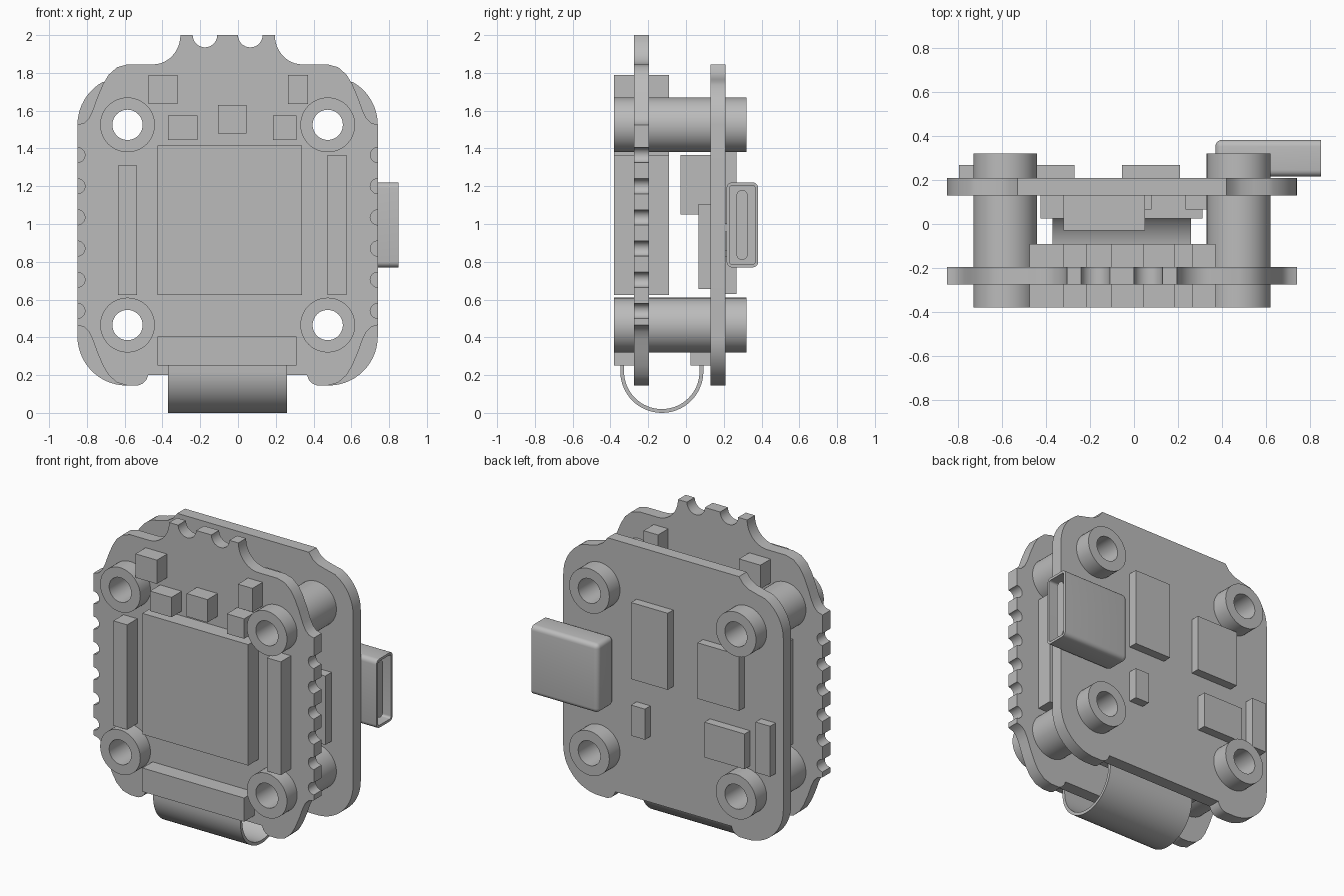
import bpy, bmesh, math
from mathutils import Matrix, Vector

old = bpy.data.objects.get("Cube")
if old:
    bpy.data.objects.remove(old)

grey = bpy.data.materials.new("plain_grey")
grey.use_nodes = True
grey.diffuse_color = (0.5, 0.5, 0.5, 1)
grey.node_tree.nodes["Principled BSDF"].inputs["Base Color"].default_value = (0.5, 0.5, 0.5, 1)

CX = -0.055          # centre line of both boards
MID = 0.995          # middle height of the boards
HOLES = [(CX + sx * 0.53, MID + sz * 0.53) for sx in (-1, 1) for sz in (-1, 1)]


def arc(cx, cz, rx, rz, start, end, n):
    """Points on an elliptical arc, angles in degrees."""
    angles = [math.radians(start + (end - start) * i / n) for i in range(n + 1)]
    return [(cx + rx * math.cos(a), cz + rz * math.sin(a)) for a in angles]


def circle(cx, cz, r, n=48):
    return arc(cx, cz, r, r, 0, 360, n)[:-1]


def finish(obj, smooth=True):
    obj.data.materials.clear()
    obj.data.materials.append(grey)
    if smooth:
        bpy.ops.object.select_all(action="DESELECT")
        obj.select_set(True)
        bpy.context.view_layer.objects.active = obj
        bpy.ops.object.shade_smooth_by_angle(angle=math.radians(35))
    return obj


def mesh_object(name, bm, smooth=True):
    mesh = bpy.data.meshes.new(name)
    bmesh.ops.recalc_face_normals(bm, faces=bm.faces)
    bm.to_mesh(mesh)
    bm.free()
    obj = bpy.data.objects.new(name, mesh)
    bpy.context.collection.objects.link(obj)
    return finish(obj, smooth)


def plate(name, loops, low, high, axis="Y"):
    """Extrude closed outlines (inner ones become holes) along Y or X."""
    curve = bpy.data.curves.new(name + "_outline", "CURVE")
    curve.dimensions = "2D"
    curve.fill_mode = "BOTH"
    curve.extrude = (high - low) / 2
    for loop in loops:
        spline = curve.splines.new("POLY")
        spline.points.add(len(loop) - 1)
        for point, (a, b) in zip(spline.points, loop):
            point.co = (a, b, 0, 1)
        spline.use_cyclic_u = True
    temp = bpy.data.objects.new(name + "_outline", curve)
    bpy.context.collection.objects.link(temp)
    bpy.context.view_layer.update()
    mesh = temp.to_mesh()
    bm = bmesh.new()
    bm.from_mesh(mesh)
    temp.to_mesh_clear()
    bpy.data.objects.remove(temp)
    bmesh.ops.remove_doubles(bm, verts=bm.verts, dist=0.0001)
    middle = (low + high) / 2
    for v in bm.verts:
        a, b, c = v.co
        v.co = (a, middle - c, b) if axis == "Y" else (middle + c, a, b)
    return mesh_object(name, bm)


def box_mesh(x, y, z):
    bm = bmesh.new()
    size = Vector((x[1] - x[0], y[1] - y[0], z[1] - z[0]))
    centre = Vector((sum(x), sum(y), sum(z))) / 2
    bmesh.ops.create_cube(bm, size=1, matrix=Matrix.Translation(centre) @ Matrix.Diagonal(size.to_4d()))
    return bm


def box(name, x, y, z):
    return mesh_object(name, box_mesh(x, y, z), False)


def mirrored(half):
    """Close a right half outline with its mirror image about the centre line."""
    return [(CX + u, z) for u, z in half] + [(CX - u, z) for u, z in reversed(half)]


# Outline pieces shared by the boards
foot = [(0.42, 0.2), (0.43, 0.175), (0.45, 0.155), (0.475, 0.145)]
shoulder = [(0.795, 1.525), (0.76, 1.535), (0.735, 1.56), (0.715, 1.6), (0.69, 1.67),
            (0.66, 1.74), (0.63, 1.79), (0.585, 1.83), (0.53, 1.845)]
hip = [(u, 2 * MID - z) for u, z in reversed(shoulder)]

# Front board with edge notches and top tabs
half = foot + hip
for i in range(6):
    half += arc(0.795, 0.54 + 0.165 * i, 0.04, 0.04, 270, 90, 10)
half += shoulder
half += arc(0.395, 2.0, 0.145, 0.155, 270, 180, 12)
half += arc(0.12, 2.0, 0.065, 0.065, 360, 180, 14)
hole_loops = [circle(x, z, 0.11) for x, z in HOLES]
plate("front_board", [mirrored(half)] + hole_loops, -0.275, -0.195)

# Back board with rounded corners
half = foot + arc(0.535, 0.405, 0.26, 0.26, 270, 360, 14)
half += arc(0.535, 1.525, 0.26, 0.26, 0, 60, 10)
half += [(0.6, 1.765), (0.545, 1.78), (0.505, 1.805), (0.475, 1.845)]
plate("back_board", [mirrored(half)] + hole_loops, 0.13, 0.21)

# Hollow standoffs through both boards
for i, (x, z) in enumerate(HOLES):
    plate(f"standoff_{i + 1}", [circle(x, z, 0.145), circle(x, z, 0.08)], -0.38, 0.32)

# Components on both faces of the front board
through = (-0.38, -0.09)
front_parts = {
    "main_chip": ((-0.425, 0.34), (0.625, 1.415)),
    "right_side_bar": ((-0.635, -0.535), (0.625, 1.31)),
    "left_side_bar": ((0.475, 0.575), (0.625, 1.365)),
    "upper_right_chip": ((-0.475, -0.32), (1.635, 1.79)),
    "lower_right_chip": ((-0.37, -0.215), (1.445, 1.575)),
    "centre_chip": ((-0.105, 0.045), (1.48, 1.63)),
    "lower_left_chip": ((0.185, 0.31), (1.445, 1.575)),
    "upper_left_chip": ((0.265, 0.37), (1.635, 1.79)),
}
for name, (x, z) in front_parts.items():
    box(name, x, through, z)

# Components on the rear face of the back board
rear_parts = {
    "rear_tall_chip": ((-0.055, 0.21), (1.0, 1.5)),
    "rear_square_chip": ((-0.57, -0.27), (1.0, 1.365)),
    "rear_small_chip": ((0.11, 0.21), (0.63, 0.83)),
    "rear_wide_chip": ((-0.61, -0.32), (0.63, 0.86)),
    "rear_narrow_chip": ((-0.795, -0.69), (0.63, 0.96)),
}
for name, (x, z) in rear_parts.items():
    box(name, x, (0.21, 0.267), z)

# Components on the inner face of the back board
box("inner_thick_chip", (-0.32, 0.05), (-0.03, 0.13), (1.05, 1.365))
box("inner_flat_chip", (-0.3, 0.08), (0.065, 0.13), (0.655, 0.98))
box("inner_left_chip", (0.235, 0.585), (0.065, 0.13), (0.655, 1.105))

# Ribbon cable and its two connectors
box("front_ribbon_connector", (-0.425, 0.31), (-0.38, -0.275), (0.25, 0.405))
box("back_ribbon_connector", (-0.425, 0.31), (0.025, 0.13), (0.25, 0.405))
bend = arc(-0.128, 0.22, 0.22, 0.22, 180, 360, 32)
inner = arc(-0.128, 0.22, 0.2, 0.2, 360, 180, 32)
ribbon = [(-0.348, 0.27)] + bend + [(0.092, 0.27), (0.072, 0.27)] + inner + [(-0.328, 0.27)]
plate("ribbon_cable", [ribbon], -0.37, 0.26, "X")

# Socket shell, open towards the side, rounded elsewhere
bm = box_mesh((0.37, 0.85), (0.215, 0.382), (0.77, 1.22))
edges = [e for e in bm.edges if min(v.co.x for v in e.verts) < 0.5]
bmesh.ops.bevel(bm, geom=edges, offset=0.03, segments=5, profile=0.5, affect="EDGES")
bm.normal_update()
mouth = max(bm.faces, key=lambda f: f.calc_center_median().x)
bmesh.ops.inset_region(bm, faces=[mouth], thickness=0.016)
cavity = bmesh.ops.extrude_discrete_faces(bm, faces=[mouth])["faces"][0]
bmesh.ops.translate(bm, verts=cavity.verts, vec=(-0.35, 0, 0))
mesh_object("socket_shell", bm)

# Contact tongue inside the socket
tongue = arc(0.297, 1.15, 0.03, 0.03, 0, 180, 10) + arc(0.297, 0.84, 0.03, 0.03, 180, 360, 10)
plate("socket_tongue", [tongue], 0.48, 0.82, "X")
